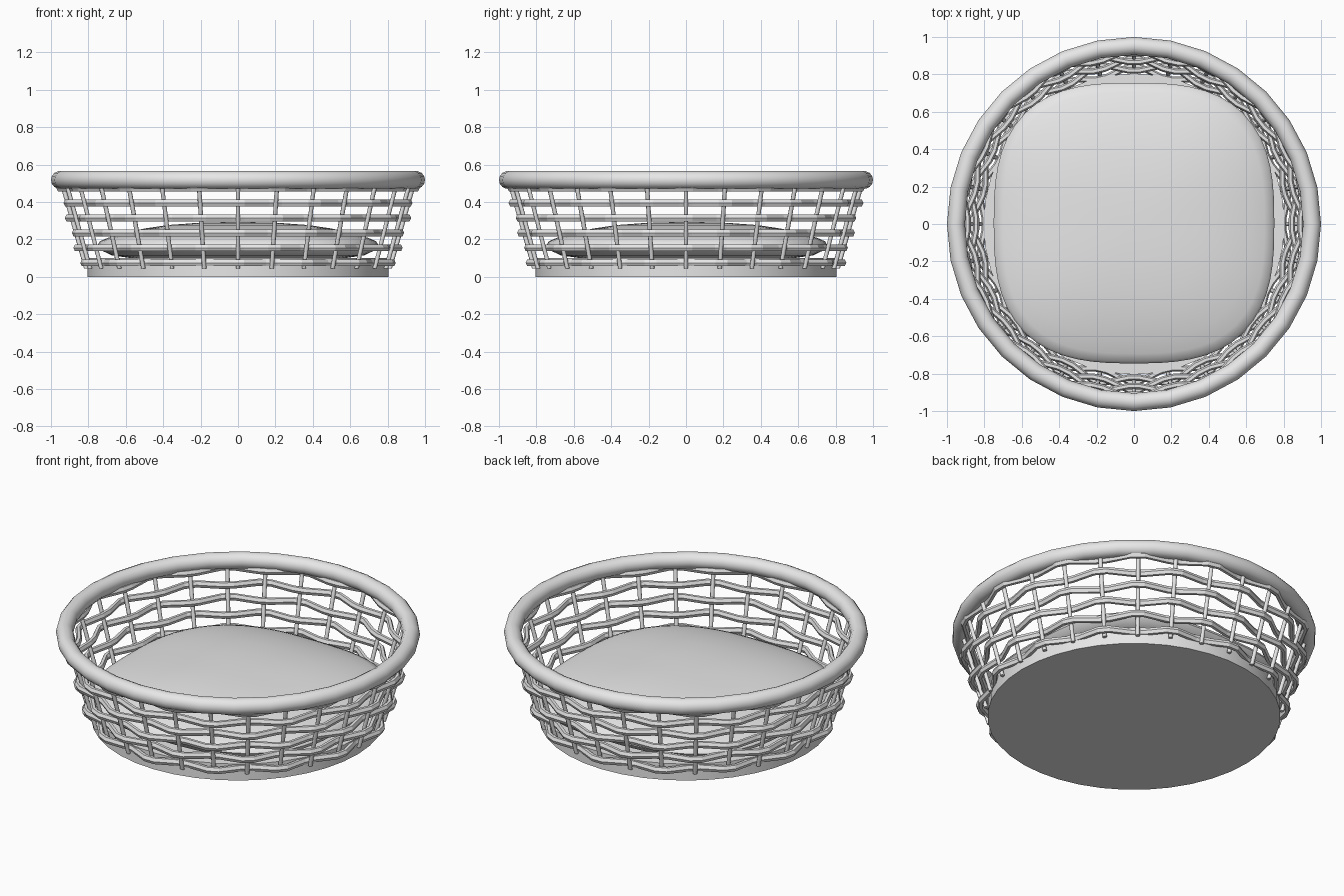
import bpy, bmesh, math
from mathutils import Vector

if "Cube" in bpy.data.objects:
    bpy.data.objects.remove(bpy.data.objects["Cube"])

STAKES = 28
STEP = 2 * math.pi / STAKES

grey = bpy.data.materials.new("light grey")
grey.diffuse_color = (0.8, 0.8, 0.8, 1)
grey.use_nodes = True
grey.node_tree.nodes["Principled BSDF"].inputs["Base Color"].default_value = grey.diffuse_color


def wall_radius(z):
    """Radius of the leaning basket wall at height z."""
    return 0.82 + 0.285 * (z - 0.075)


def finish(name, bm, smooth=None):
    bmesh.ops.recalc_face_normals(bm, faces=bm.faces)
    me = bpy.data.meshes.new(name)
    bm.to_mesh(me)
    bm.free()
    me.materials.append(grey)
    ob = bpy.data.objects.new(name, me)
    bpy.context.collection.objects.link(ob)
    if smooth:
        bpy.ops.object.select_all(action='DESELECT')
        ob.select_set(True)
        bpy.context.view_layer.objects.active = ob
        bpy.ops.object.shade_smooth_by_angle(angle=math.radians(smooth))
    return ob


def bridge(bm, a, b):
    n = len(a)
    for i in range(n):
        bm.faces.new((a[i], a[(i + 1) % n], b[(i + 1) % n], b[i]))


def closed_hoop(bm, path, sides, half_w, half_h):
    """Sweep an oval section around the axis; path holds (angle, radius, z)."""
    rings = []
    for ang, rad, z in path:
        ring = []
        for k in range(sides):
            t = 2 * math.pi * k / sides
            r = rad + half_w * math.cos(t)
            ring.append(bm.verts.new((r * math.cos(ang), r * math.sin(ang),
                                      z + half_h * math.sin(t))))
        rings.append(ring)
    for i, ring in enumerate(rings):
        bridge(bm, ring, rings[(i + 1) % len(rings)])


# Base disc
bm = bmesh.new()
bmesh.ops.create_cone(bm, cap_ends=True, segments=40, radius1=0.805, radius2=0.805, depth=0.1)
bmesh.ops.translate(bm, verts=bm.verts, vec=(0, 0, 0.05))
finish("base", bm, 30)

# Rolled rim
bm = bmesh.new()
closed_hoop(bm, [(2 * math.pi * i / 32, 0.952, 0.518) for i in range(32)], 14, 0.048, 0.048)
finish("rim", bm, 40)

# Upright stakes
bm = bmesh.new()
for i in range(STAKES):
    a = -math.pi / 2 + i * STEP
    out, side = Vector((math.cos(a), math.sin(a), 0)), Vector((-math.sin(a), math.cos(a), 0))
    ends = []
    for z in (0.045, 0.51):
        c = out * wall_radius(z) + Vector((0, 0, z))
        ends.append([bm.verts.new(c + 0.012 * (out * math.cos(k * math.pi / 4)
                                               + side * math.sin(k * math.pi / 4)))
                     for k in range(8)])
    bridge(bm, *ends)
    for e in ends:
        bm.faces.new(e)
finish("stakes", bm, 50)

# Woven rods, passing outside and inside alternate stakes
for row in range(6):
    z = 0.075 + 0.08 * row
    path = []
    for i in range(STAKES):
        offset = 0.021 * (1 if (i + row) % 2 == 0 else -1)
        for d in (-0.17, 0.17):
            path.append((-math.pi / 2 + (i + d) * STEP, wall_radius(z) + offset, z))
    bm = bmesh.new()
    closed_hoop(bm, path, 6, 0.017, 0.021)
    finish(f"woven_rod_{row + 1}", bm)

# Domed cushion with a rounded-square outline
profile = [(0.5, 0.1), (0.78, 0.102), (0.9, 0.115), (0.97, 0.14), (1.0, 0.17), (0.985, 0.19),
           (0.93, 0.208), (0.82, 0.233), (0.67, 0.258), (0.5, 0.277), (0.3, 0.288), (0.12, 0.292)]
bm = bmesh.new()
rings = []
for s, z in profile:
    ring = []
    for i in range(64):
        t = 2 * math.pi * i / 64
        c, n = math.cos(t), math.sin(t)
        r = 0.75 * s / (abs(c) ** 2.8 + abs(n) ** 2.8) ** (1 / 2.8)
        ring.append(bm.verts.new((r * c, r * n + 0.005, z)))
    rings.append(ring)
for a, b in zip(rings, rings[1:]):
    bridge(bm, a, b)
bm.faces.new(rings[0])
bm.faces.new(rings[-1])
finish("cushion", bm, 60)
